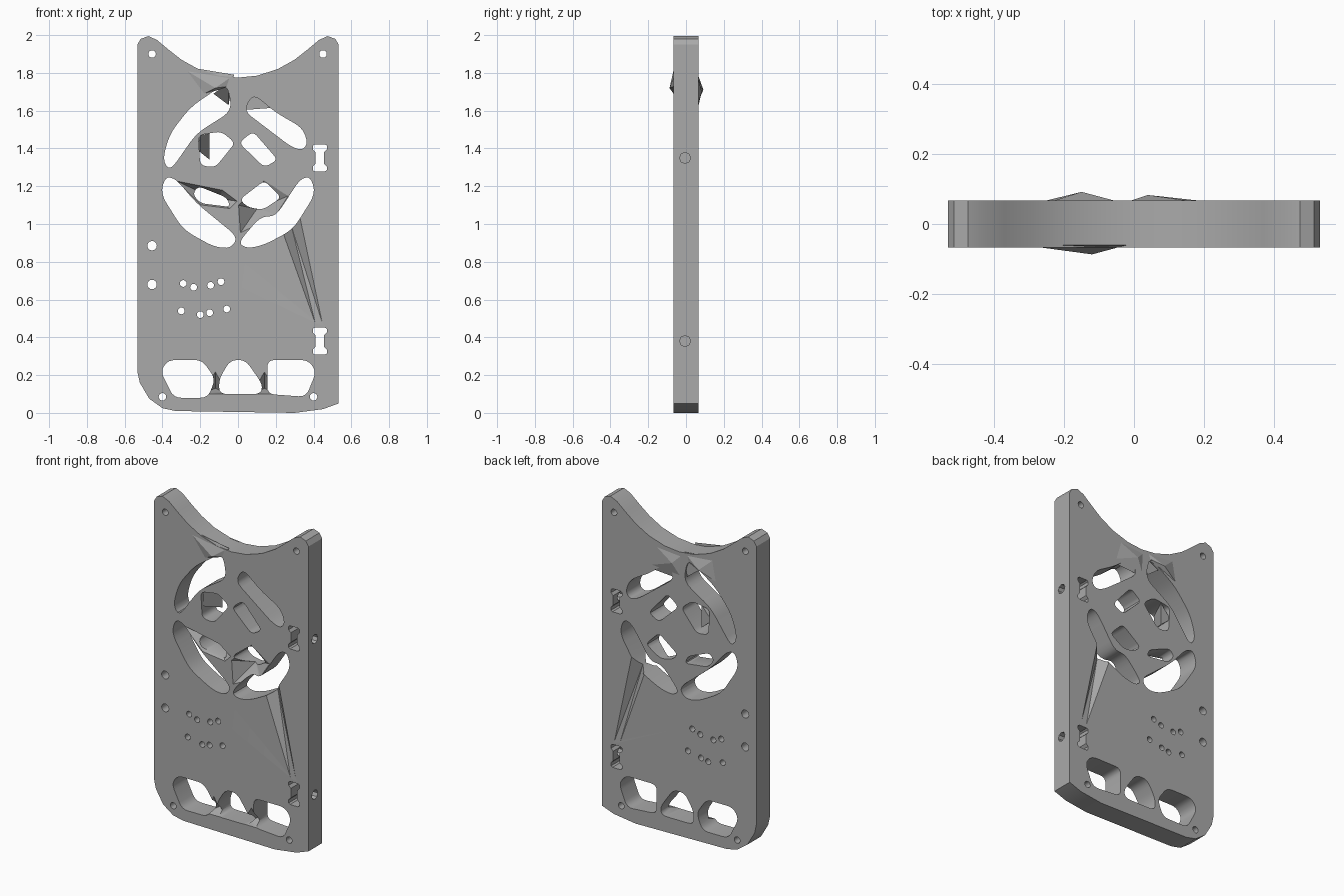
import bpy
import bmesh
from math import cos, sin, pi
from mathutils import Vector, Matrix

HALF = .067

cube = bpy.data.objects.get("Cube")
if cube:
    bpy.data.objects.remove(cube, do_unlink=True)

grey = bpy.data.materials.new("plain_grey")
grey.use_nodes = True
colour = (.4, .4, .4, 1)
grey.diffuse_color = colour
grey.node_tree.nodes["Principled BSDF"].inputs["Base Color"].default_value = colour


def mirrored(points):
    return [(-x, z) for x, z in reversed(points)]


def rounded(points, radius, steps=4):
    """Replace every corner of a closed outline with a short curve."""
    result = []
    corners = [Vector(p) for p in points]
    for i, corner in enumerate(corners):
        before = corners[i - 1] - corner
        after = corners[(i + 1) % len(corners)] - corner
        start = corner + before.normalized() * min(radius, before.length * .45)
        end = corner + after.normalized() * min(radius, after.length * .45)
        for k in range(steps + 1):
            t = k / steps
            result.append(start * (1 - t) ** 2 + corner * 2 * t * (1 - t) + end * t * t)
    return result


def circle(x, z, radius, sides=16):
    return [(x + radius * cos(2 * pi * k / sides), z + radius * sin(2 * pi * k / sides))
            for k in range(sides)]


def object_from_bmesh(name, bm):
    mesh = bpy.data.meshes.new(name)
    bm.to_mesh(mesh)
    bm.free()
    mesh.materials.append(grey)
    obj = bpy.data.objects.new(name, mesh)
    bpy.context.collection.objects.link(obj)
    return obj


def hull(name, points):
    """Faceted solid wrapped around a few points."""
    bm = bmesh.new()
    for p in points:
        bm.verts.new(p)
    found = bmesh.ops.convex_hull(bm, input=bm.verts)
    spare = {e for e in found["geom_interior"] + found["geom_unused"]
             if isinstance(e, bmesh.types.BMVert)}
    bmesh.ops.delete(bm, geom=list(spare), context="VERTS")
    bmesh.ops.recalc_face_normals(bm, faces=bm.faces)
    return object_from_bmesh(name, bm)


def on_side(side, outline, peaks, depth=HALF):
    """Points of an outline at one face of the plate, with its peaks added."""
    return [(x, side * depth, z) for x, z in outline] + peaks


def cut(target, cutter):
    modifier = target.modifiers.new("cut", "BOOLEAN")
    modifier.operation = "DIFFERENCE"
    modifier.solver = "EXACT"
    modifier.object = cutter
    bpy.context.view_layer.objects.active = target
    bpy.ops.object.modifier_apply(modifier=modifier.name)
    bpy.data.objects.remove(cutter, do_unlink=True)


# Outer outline: scooped top with two horns, one large bottom corner
horn = [(0, 1.775), (.1, 1.785), (.21, 1.82), (.3, 1.87), (.37, 1.925),
        (.43, 1.975), (.475, 1.995), (.515, 1.98), (.533, 1.95)]
outline = mirrored(horn)[:-1] + horn + [(.533, .05), (.45, .02), (.3, 0), (-.33, .01)]
outline += [(-.4, .025), (-.47, .075), (-.52, .16), (-.533, .22)]

# Decorative windows in the round motif
crescent = [(-.41, 1.16), (-.385, 1.25), (-.33, 1.24), (-.22, 1.11), (0, .93),
            (-.04, .87), (-.13, .88), (-.29, .97)]
upper_window = [(-.4, 1.34), (-.36, 1.48), (-.25, 1.62), (-.06, 1.75),
                (-.03, 1.6), (-.22, 1.48), (-.36, 1.28)]
upper_slot = [(.03, 1.6), (.08, 1.69), (.2, 1.59), (.34, 1.51), (.37, 1.43),
              (.34, 1.39), (.28, 1.41)]
small_window = [(-.2, 1.31), (-.21, 1.47), (-.09, 1.49), (-.015, 1.43), (-.12, 1.3)]
right_small_window = [(.005, 1.43), (.08, 1.49), (.21, 1.34), (.14, 1.3)]
right_crescent = mirrored(crescent[:4]) + [(.005, .91), (.05, .87), (.13, .88), (.29, .97)]
right_crescent = right_crescent[:4] + right_crescent[4:]
right_crescent = [(.41, 1.16), (.385, 1.25), (.33, 1.24), (.2, 1.04), (.12, 1.04),
                  (0, .9), (.05, .87), (.14, .89), (.29, .97)]
left_eye = [(-.24, 1.16), (-.21, 1.2), (-.06, 1.14), (-.04, 1.09), (-.2, 1.11)]
right_eye = [(.01, 1.13), (.14, 1.23), (.23, 1.14), (.13, 1.075), (.05, 1.09)]

# Windows along the bottom
bottom_window = [(-.41, .22), (-.37, .28), (-.19, .28), (-.12, .18), (-.16, .08), (-.34, .08)]
middle_window = [(-.12, .18), (-.04, .28), (.04, .28), (.13, .15), (.12, .1), (-.1, .1)]
right_bottom_window = [(.155, .28), (.37, .28), (.415, .22), (.36, .085), (.155, .1)]
middle_window[0] = (-.1, .18)

holes = [rounded(crescent, .06), rounded(right_crescent, .06), rounded(upper_window, .06),
         rounded(upper_slot, .05)]
holes += [rounded(w, .03) for w in (small_window, right_small_window, left_eye, right_eye)]
holes += [rounded(w, .04) for w in (bottom_window, middle_window, right_bottom_window)]

# Strap slots shaped like a bobbin
wide, narrow = .037, .022
quarter = [(narrow, .03), (wide, .045), (wide, .065), (narrow + .005, .072)]
right_half = [(x, -z) for x, z in reversed(quarter)] + quarter
bobbin = right_half + [(-x, z) for x, z in reversed(right_half)]
slot_heights = (1.35, .38)
for height in slot_heights:
    holes.append([(.433 + x, height + z) for x, z in bobbin])

# Screw holes and wire holes
for x, z in ((-.455, 1.9), (.45, 1.9), (-.4, .085), (.4, .085)):
    holes.append(circle(x, z, .02))
for z in (.885, .68):
    holes.append(circle(-.455, z, .025))
for x, z in ((-.29, .685), (-.235, .665), (-.145, .675), (-.09, .695),
             (-.3, .54), (-.2, .52), (-.15, .53), (-.06, .55)):
    holes.append(circle(x, z, .018))

# Plate: filled flat curve given thickness
curve = bpy.data.curves.new("plate_outline", "CURVE")
curve.dimensions = "2D"
curve.fill_mode = "BOTH"
curve.extrude = HALF
for loop in [outline] + holes:
    spline = curve.splines.new("POLY")
    spline.points.add(len(loop) - 1)
    for point, (x, z) in zip(spline.points, loop):
        point.co = (x, z, 0, 1)
    spline.use_cyclic_u = True
source = bpy.data.objects.new("plate_outline", curve)
bpy.context.collection.objects.link(source)
graph = bpy.context.evaluated_depsgraph_get()
bm = bmesh.new()
bm.from_mesh(source.evaluated_get(graph).to_mesh())
bpy.data.objects.remove(source, do_unlink=True)
bmesh.ops.remove_doubles(bm, verts=bm.verts, dist=.0002)
bmesh.ops.transform(bm, matrix=Matrix.Rotation(pi / 2, 4, "X"), verts=bm.verts)
bmesh.ops.recalc_face_normals(bm, faces=bm.faces)
plate = object_from_bmesh("plate", bm)

# Side holes running into the strap slots
for height in slot_heights:
    bm = bmesh.new()
    place = Matrix.Translation((.5, -.005, height)) @ Matrix.Rotation(pi / 2, 4, "Y")
    bmesh.ops.create_cone(bm, cap_ends=True, segments=8, radius1=.029, radius2=.029,
                          depth=.12, matrix=place)
    cut(plate, object_from_bmesh("side_hole_cutter", bm))

# Tapering grooves from the motif to the lower slot, front and back
groove = [(.24, .94), (.33, 1.04), (.455, .45), (.415, .45)]
for side in (-1, 1):
    cut(plate, hull("groove_cutter", on_side(side, groove, [(.285, side * .015, .98)], .07)))

# Faceted hollows around the lower motif and the bottom dividers
left_hollow = [(-.33, 1.23), (-.08, 1.18), (0, 1.12), (-.04, 1.08), (-.2, 1.1)]
right_hollow = [(0, 1.1), (.14, 1.235), (.27, 1.15), (.2, 1.04), (.01, .95)]
cut(plate, hull("hollow_cutter", on_side(-1, left_hollow, [(-.14, .03, 1.14)], .07)))
cut(plate, hull("hollow_cutter", on_side(-1, right_hollow, [(.1, .03, 1.08)], .07)))
for x in (-.12, .14):
    divider = [(x - .07, .1), (x + .07, .1), (x, .22)]
    cut(plate, hull("divider_cutter", on_side(-1, divider, [(x, .01, .13)], .07)))

# Sloped webs inside the windows
hull("upper_web", [(-.13, .06, 1.69), (-.05, -.06, 1.745), (-.05, .06, 1.63), (-.03, .06, 1.74)])
hull("small_web", [(-.2, -.06, 1.47), (-.2, -.06, 1.38), (-.15, .06, 1.48),
                   (-.15, .06, 1.34), (-.22, .06, 1.4)])

# Low faceted mounds on the front and back
front_mound = [(-.32, 1.84), (-.02, 1.79), (-.04, 1.73), (-.2, 1.68)]
hull("front_mound", on_side(-1, front_mound, [(-.12, -.087, 1.72)], .06))
back_left = [(-.28, 1.64), (-.25, 1.8), (-.03, 1.78), (-.04, 1.74)]
hull("back_left_mound", on_side(1, back_left, [(-.15, .092, 1.71)], .06))
back_right = [(-.02, 1.6), (-.03, 1.77), (.2, 1.79), (.25, 1.62), (.03, 1.62)]
hull("back_right_mound", on_side(1, back_right, [(.04, .083, 1.7)], .06))

# Smooth curved walls, keep sharp edges
bpy.ops.object.select_all(action="DESELECT")
plate.select_set(True)
bpy.context.view_layer.objects.active = plate
bpy.ops.object.shade_smooth_by_angle(angle=pi / 6)
